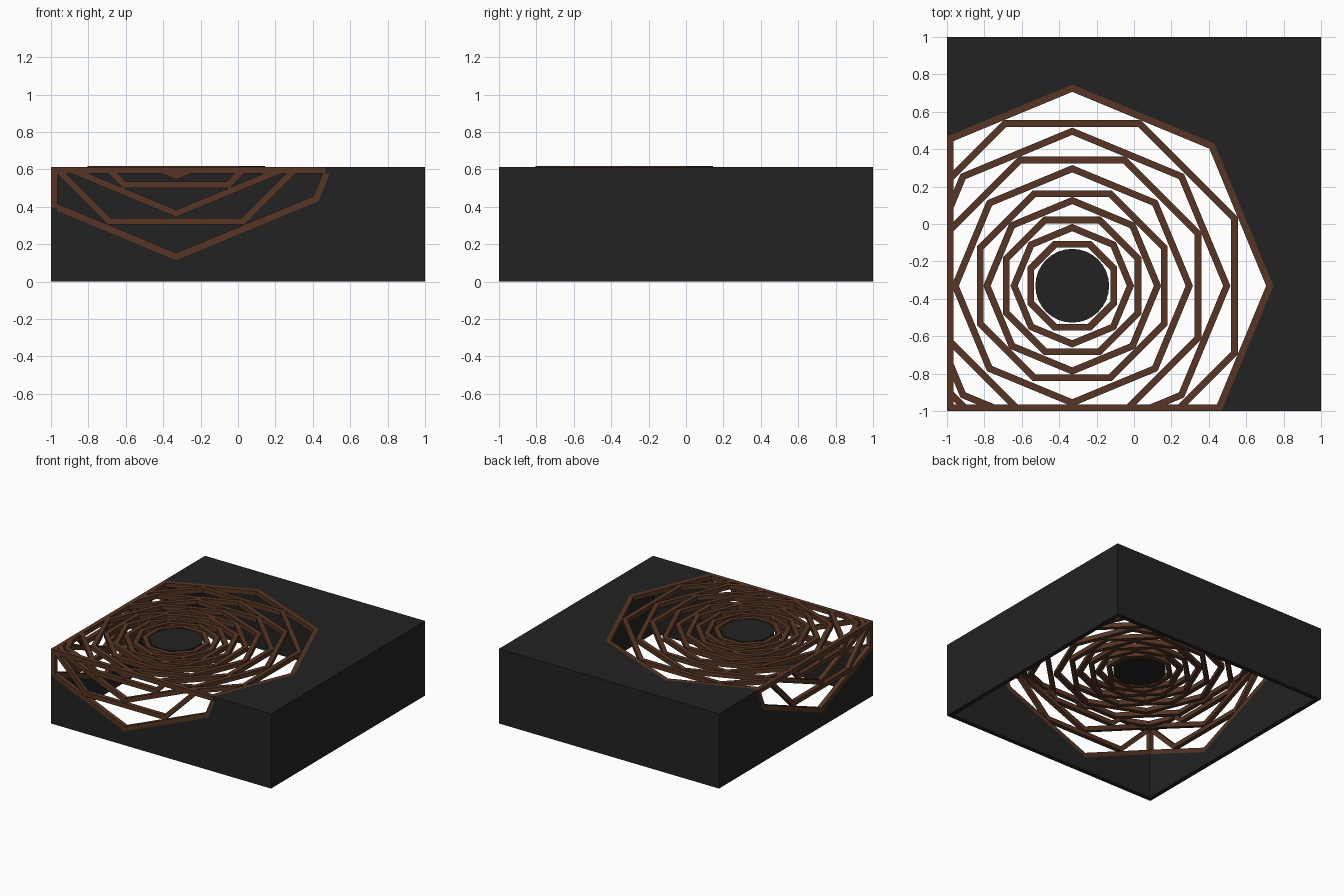
import bpy
import bmesh
from math import cos, sin, tan, pi
from mathutils import Vector

if "Cube" in bpy.data.objects:
    bpy.data.objects.remove(bpy.data.objects["Cube"], do_unlink=True)

H = 0.613        # height of the housing
T = 0.036        # thickness of walls and bars
C = -0.33        # pattern centre along x and y
CZ = 1.19        # pattern centre height on the side walls
EDGE = -1 - C    # wall corner measured from the pattern centre
R = 1.075        # outer octagon radius


def material(name, rgb):
    m = bpy.data.materials.new(name)
    m.diffuse_color = (*rgb, 1)
    m.use_nodes = True
    bsdf = m.node_tree.nodes["Principled BSDF"]
    bsdf.inputs["Base Color"].default_value = (*rgb, 1)
    return m


black = material("charcoal black", (0.016, 0.016, 0.016))
brown = material("dark brown", (0.092, 0.036, 0.018))


# Each face maps pattern coordinates (u, v) and inward depth d into space
def on_top(u, v, d):
    return Vector((C + u, C + v, H - d))


def on_front(u, v, d):
    return Vector((C + u, -1 + d, CZ + v))


def on_side(u, v, d):
    return Vector((-1 + d, C + u, CZ + v))


def finish(name, bm, place, mat):
    for v in bm.verts:
        v.co = place(*v.co)
    bmesh.ops.recalc_face_normals(bm, faces=bm.faces)
    mesh = bpy.data.meshes.new(name)
    bm.to_mesh(mesh)
    bm.free()
    mesh.materials.append(mat)
    obj = bpy.data.objects.new(name, mesh)
    bpy.context.collection.objects.link(obj)
    return obj


def plate(name, outline, place, mat):
    bm = bmesh.new()
    face = bm.faces.new([bm.verts.new((u, v, 0)) for u, v in outline])
    ext = bmesh.ops.extrude_face_region(bm, geom=[face], use_keep_orig=True)
    for v in ext["geom"]:
        if isinstance(v, bmesh.types.BMVert):
            v.co.z = T
    return finish(name, bm, place, mat)


def box(name, lo, hi, mat):
    bm = bmesh.new()
    bmesh.ops.create_cube(bm, size=1)
    for v in bm.verts:
        v.co = [l + (c + 0.5) * (h - l) for l, h, c in zip(lo, hi, v.co)]
    return finish(name, bm, lambda *p: Vector(p), mat)


def ring(name, radius, turn, place, clips, lift=0.0):
    """Octagonal bar ring, cut off by the given planes."""
    bm = bmesh.new()
    inner = radius - T / cos(pi / 8)
    loops = []
    for r, d in ((radius, -lift), (inner, -lift), (inner, T), (radius, T)):
        loops.append([bm.verts.new((r * cos(turn + k * pi / 4),
                                    r * sin(turn + k * pi / 4), d))
                      for k in range(8)])
    for a, b in zip(loops, loops[1:] + loops[:1]):
        for k in range(8):
            n = (k + 1) % 8
            bm.faces.new((a[k], a[n], b[n], b[k]))
    for co, no in clips:
        geom = bm.verts[:] + bm.edges[:] + bm.faces[:]
        bmesh.ops.bisect_plane(bm, geom=geom, plane_co=co, plane_no=no,
                               clear_outer=True)
        rim = [e for e in bm.edges if e.is_boundary]
        if rim:
            bmesh.ops.holes_fill(bm, edges=rim, sides=0)
    finish(name, bm, place, brown)


# Housing: open-bottomed box with an octagonal opening wrapped over one corner
s = R * sin(pi / 4)
slope = tan(pi / 8)
cross = R + EDGE * slope            # where the octagon meets a wall corner
far = 1 - C
plate("top_panel", [(EDGE, cross), (0, R), (s, s), (R, 0), (cross, EDGE),
                    (far, EDGE), (far, far), (EDGE, far)], on_top, black)
top = H - CZ
rim_u = R + top * slope
wall = [(EDGE, -CZ), (far, -CZ), (far, top), (rim_u, top),
        (s, -s), (0, -R), (EDGE, -cross)]
plate("front_wall", wall, on_front, black)
plate("right_wall", wall, on_side, black)
box("back_wall", (-1, 1 - T, 0), (1, 1, H), black)
box("left_wall", (1 - T, -1, 0), (1, 1, H), black)

# Nested octagon rings: pointed ones alternate with flat-sided ones
pointed = [R, 0.845, 0.645, 0.475, 0.33]
flat = [0.885, 0.69, 0.51, 0.37, 0.24]
rings = []
for p, f in zip(pointed, flat):
    rings += [(p, 0), (f / cos(pi / 8), pi / 8)]

left_cut = ((EDGE, 0, 0), (-1, 0, 0))
front_cut = ((0, EDGE, 0), (0, -1, 0))
top_cut = ((0, top, 0), (0, 1, 0))
for i, (radius, turn) in enumerate(rings, 1):
    lift = 0.004 if i == 7 else 0.0
    ring(f"top_ring_{i}", radius, turn, on_top, [left_cut, front_cut], lift)
    if i <= 5:
        ring(f"front_ring_{i}", radius, turn, on_front, [left_cut, top_cut])
        ring(f"right_ring_{i}", radius, turn, on_side, [left_cut, top_cut])

# Bars along the three edges of the opened corner
box("front_edge_bar", (-1, -1, H - T), (0.45, -1 + T, H), brown)
box("right_edge_bar", (-1, -1, H - T), (-1 + T, 0.45, H), brown)
box("corner_post", (-1, -1, 0.4), (-1 + T, -1 + T, H), brown)

# Central hub disc
plate("hub_disc", [(0.197 * cos(k * pi / 16), 0.197 * sin(k * pi / 16))
                   for k in range(32)], on_top, black)
